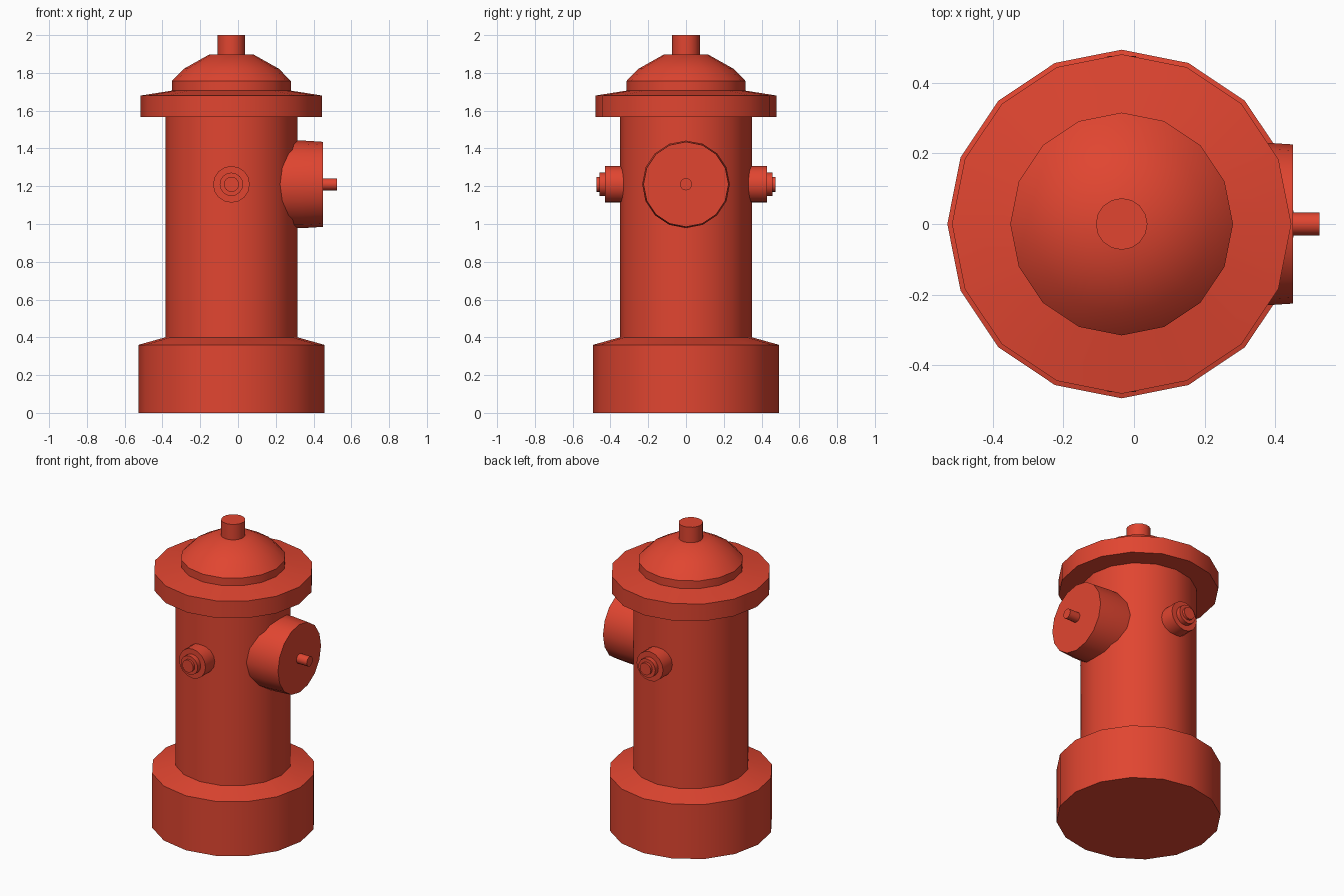
import bpy, bmesh
from math import cos, sin, pi, radians
from mathutils import Matrix

if "Cube" in bpy.data.objects:
    bpy.data.objects.remove(bpy.data.objects["Cube"])

SIDES = 16
AXIS_X = -0.035      # vertical axis of the hydrant
PORT_Z = 1.21        # height of the outlets

red = bpy.data.materials.new("red_paint")
red.diffuse_color = (0.75, 0.06, 0.03, 1)
red.use_nodes = True
red.node_tree.nodes["Principled BSDF"].inputs["Base Color"].default_value = red.diffuse_color


def lathe(name, profile, matrix):
    """Revolve (radius, height) points around z; radius 0 closes an end."""
    bm = bmesh.new()
    rings = []
    for r, h in profile:
        if r == 0:
            rings.append([bm.verts.new((0, 0, h))] * SIDES)
        else:
            rings.append([bm.verts.new((r * cos(2 * pi * i / SIDES),
                                        r * sin(2 * pi * i / SIDES), h))
                          for i in range(SIDES)])
    for low, high in zip(rings, rings[1:]):
        for i in range(SIDES):
            j = (i + 1) % SIDES
            quad = [low[i], low[j], high[j], high[i]]
            bm.faces.new(list(dict.fromkeys(quad)))
    mesh = bpy.data.meshes.new(name)
    bm.transform(matrix)
    bm.to_mesh(mesh)
    bm.free()
    mesh.materials.append(red)
    obj = bpy.data.objects.new(name, mesh)
    bpy.context.collection.objects.link(obj)
    bpy.ops.object.select_all(action='DESELECT')
    obj.select_set(True)
    bpy.context.view_layer.objects.active = obj
    bpy.ops.object.shade_smooth_by_angle(angle=radians(35))
    return obj


# Upright parts
upright = Matrix.Translation((AXIS_X, 0, 0))
lathe("base", [(0, 0), (0.493, 0), (0.493, 0.36), (0.35, 0.40)], upright)
lathe("barrel", [(0.35, 0.40), (0.35, 1.567)], upright)
lathe("flange", [(0.35, 1.567), (0.48, 1.567), (0.48, 1.68), (0.315, 1.706)], upright)
lathe("bonnet", [(0.315, 1.706), (0.315, 1.757), (0.251, 1.822),
                 (0.116, 1.898), (0, 1.898)], upright)
lathe("top_nut", [(0.073, 1.897), (0.073, 2.0), (0, 2.0)], upright)

# Outlets: upright profiles tipped sideways
port = Matrix.Translation((AXIS_X, 0, PORT_Z))
to_x = port @ Matrix.Rotation(pi / 2, 4, 'Y')
lathe("large_outlet", [(0.232, 0.24), (0.232, 0.375), (0.225, 0.485), (0, 0.485)], to_x)
lathe("large_outlet_nut", [(0.032, 0.484), (0.032, 0.56), (0, 0.56)], to_x)

for side, name in ((1, "front_outlet"), (-1, "back_outlet")):
    lathe(name, [(0.097, 0.32), (0.097, 0.428), (0.062, 0.428), (0.062, 0.459),
                 (0.04, 0.459), (0.04, 0.475), (0, 0.475)],
          port @ Matrix.Rotation(side * pi / 2, 4, 'X'))
